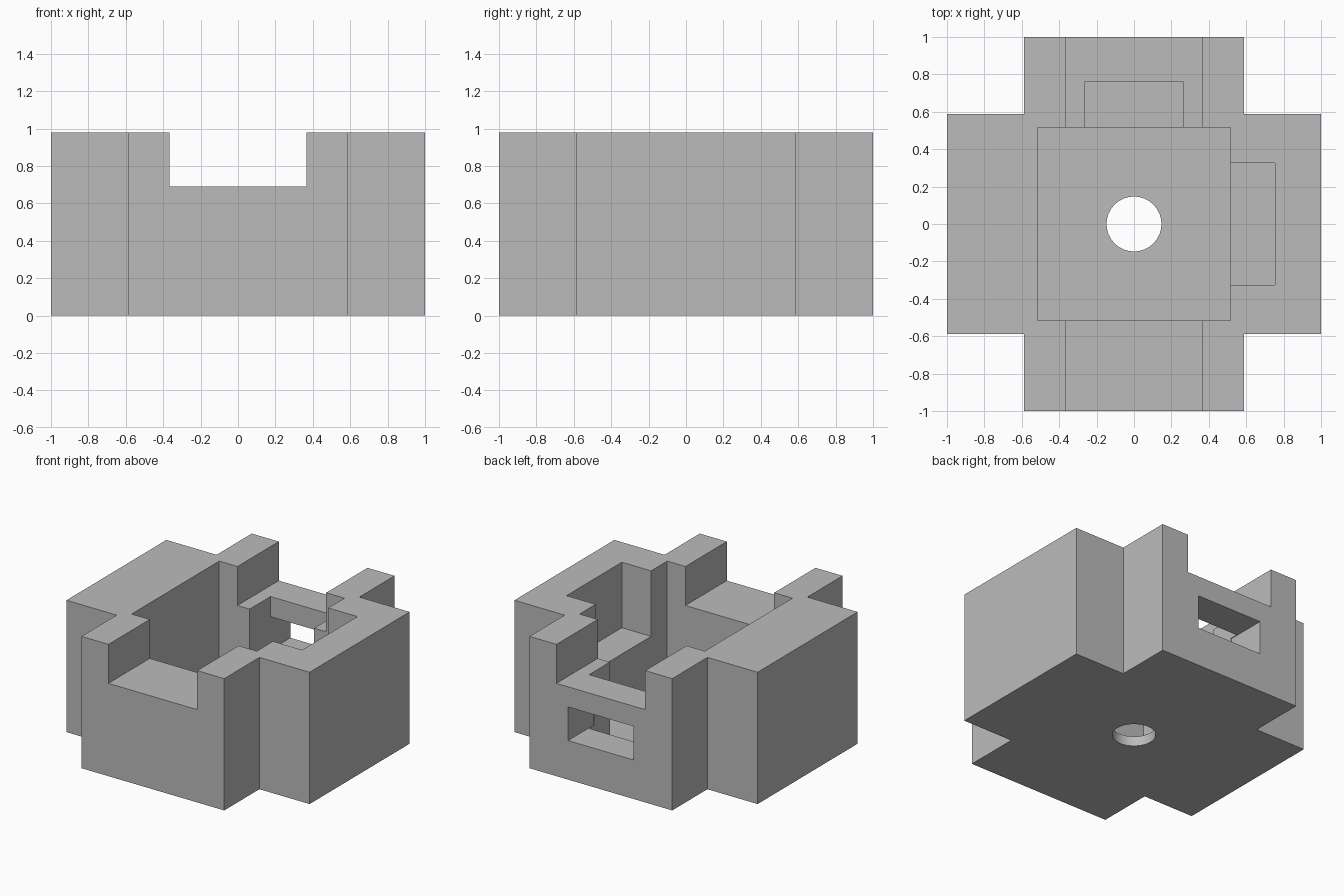
import bpy
import bmesh

cube = bpy.data.objects.get("Cube")
if cube:
    bpy.data.objects.remove(cube, do_unlink=True)

grey = bpy.data.materials.new("plain grey")
grey.use_nodes = True
COLOUR = (0.5, 0.5, 0.5, 1)
grey.diffuse_color = COLOUR
grey.node_tree.nodes["Principled BSDF"].inputs["Base Color"].default_value = COLOUR

HEIGHT, ARM, WALL = 0.98, 0.587, 0.515
FLOOR, SLOT_Z = 0.073, 0.69


def add_object(name, bm):
    bmesh.ops.recalc_face_normals(bm, faces=bm.faces)
    mesh = bpy.data.meshes.new(name)
    bm.to_mesh(mesh)
    bm.free()
    mesh.materials.append(grey)
    obj = bpy.data.objects.new(name, mesh)
    bpy.context.collection.objects.link(obj)
    return obj


def box(name, x, y, z):
    """Box from (low, high) pairs along each axis."""
    bm = bmesh.new()
    bmesh.ops.create_cube(bm, size=1)
    for v in bm.verts:
        v.co = [r[0] if c < 0 else r[1] for c, r in zip(v.co, (x, y, z))]
    return add_object(name, bm)


# Cross-shaped block
bm = bmesh.new()
a = ARM
outline = [(a, -1), (a, -a), (1, -a), (1, a), (a, a), (a, 1),
           (-a, 1), (-a, a), (-1, a), (-1, -a), (-a, -a), (-a, -1)]
base = bm.faces.new([bm.verts.new((x, y, 0)) for x, y in outline])
top = bmesh.ops.extrude_face_region(bm, geom=[base])
bmesh.ops.translate(bm, vec=(0, 0, HEIGHT),
                    verts=[g for g in top["geom"] if isinstance(g, bmesh.types.BMVert)])
housing = add_object("housing", bm)

# Round drain hole
bm = bmesh.new()
bmesh.ops.create_cone(bm, cap_ends=True, segments=32, radius1=0.147, radius2=0.147, depth=0.4)
hole = add_object("floor_hole_cutter", bm)

# Main cavity, slots, side pockets and rear window
cutters = [
    box("cavity_cutter", (-WALL, WALL), (-WALL, WALL), (FLOOR, 2)),
    box("slot_cutter", (-0.365, 0.365), (-1.5, 1.5), (SLOT_Z, 2.1)),
    box("left_pocket_cutter", (0, 0.755), (-0.325, 0.325), (0.493, 2.2)),
    box("back_pocket_cutter", (-0.265, 0.265), (0, 0.76), (0.12, 2.3)),
    box("window_cutter", (-0.27, 0.27), (0.7, 1.4), (0.29, 0.54)),
    hole,
]
bpy.context.view_layer.objects.active = housing
for cutter in cutters:
    cutter.hide_render = True
    mod = housing.modifiers.new(cutter.name, "BOOLEAN")
    mod.operation = "DIFFERENCE"
    mod.solver = "EXACT"
    mod.object = cutter
    bpy.ops.object.modifier_apply(modifier=mod.name)
    bpy.data.objects.remove(cutter, do_unlink=True)

# Smooth only the round hole
housing.select_set(True)
bpy.ops.object.shade_smooth_by_angle()
